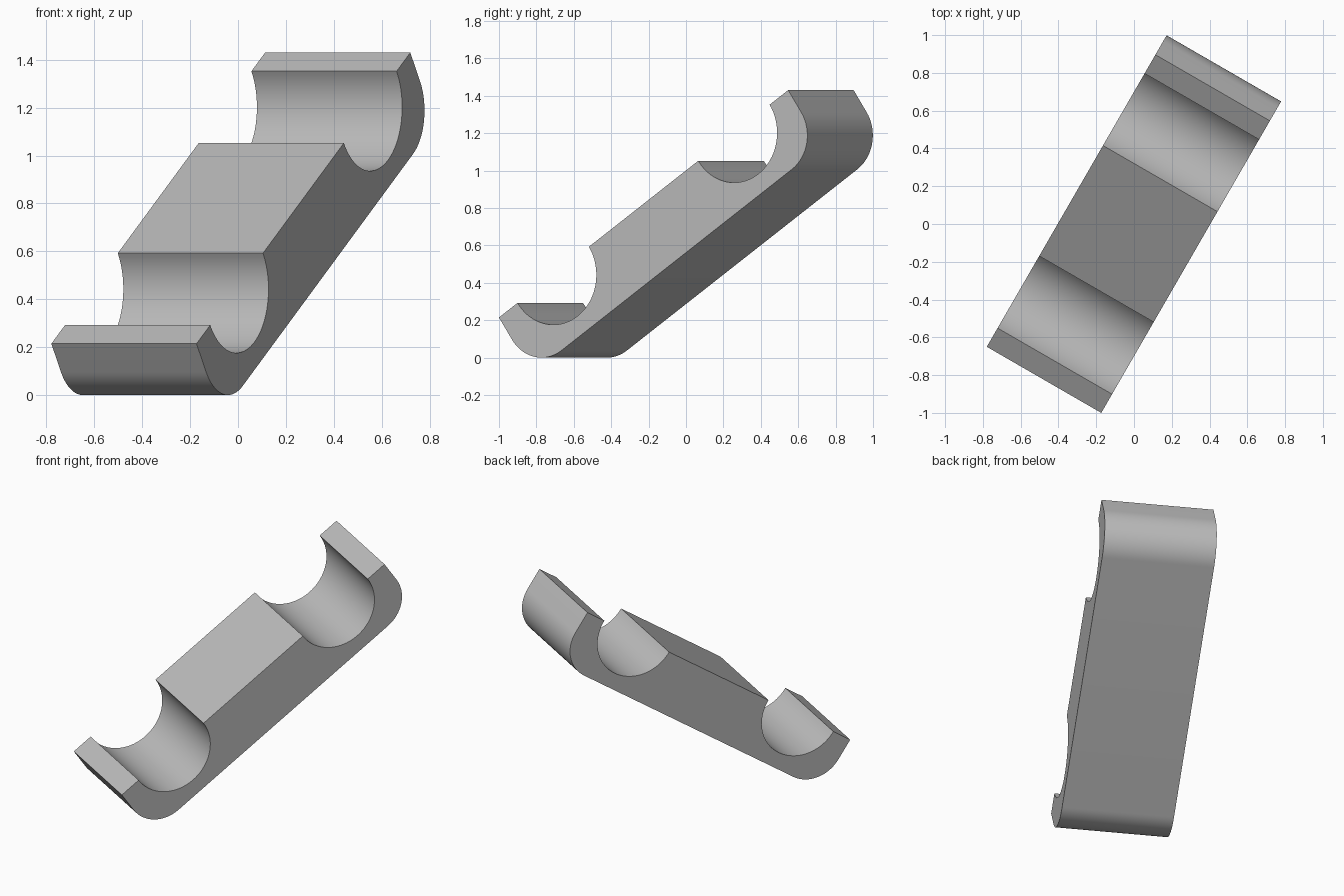
import bpy, bmesh
from math import sin, cos, pi, radians
from mathutils import Matrix, Vector

cube = bpy.data.objects.get("Cube")
if cube:
    bpy.data.objects.remove(cube, do_unlink=True)

HALF_LENGTH, HALF_WIDTH, THICKNESS = 1.08, 0.35, 0.363
CORNER = 0.22                          # rounded lower corners
GROOVE, GROOVE_POS = 0.2665, 0.675     # half-round grooves
TILT, TURN = radians(34.25), radians(60)


def arc(cx, cy, r, start, end, n):
    """Points on an arc, both ends included."""
    angles = [start + (end - start) * i / n for i in range(n + 1)]
    return [(cx + r * cos(a), cy + r * sin(a)) for a in angles]


# Profile: top face at height 0, grooves cut down, lower corners rounded
corner_x, corner_y = HALF_LENGTH - CORNER, CORNER - THICKNESS
profile = [(-HALF_LENGTH, 0)]
for x in (-GROOVE_POS, GROOVE_POS):
    profile += arc(x, 0, GROOVE, pi, 2 * pi, 40)
profile.append((HALF_LENGTH, 0))
profile += arc(corner_x, corner_y, CORNER, 0, -pi / 2, 20)
profile += arc(-corner_x, corner_y, CORNER, -pi / 2, -pi, 20)

# Extrude the profile across the width
bm = bmesh.new()
face = bm.faces.new([bm.verts.new((x, -HALF_WIDTH, z)) for x, z in profile])
side = bmesh.ops.extrude_face_region(bm, geom=[face], use_keep_orig=True)
moved = [g for g in side["geom"] if isinstance(g, bmesh.types.BMVert)]
bmesh.ops.translate(bm, verts=moved, vec=Vector((0, 2 * HALF_WIDTH, 0)))
bmesh.ops.recalc_face_normals(bm, faces=bm.faces)

# Tilt the block and turn it around the vertical axis
turn = Matrix.Rotation(TURN, 4, "Z")
place = turn @ Matrix.Translation((-0.06, 0, 0.822)) @ Matrix.Rotation(-TILT, 4, "Y")
bm.transform(place)
mesh = bpy.data.meshes.new("grooved_block")
bm.to_mesh(mesh)
bm.free()
block = bpy.data.objects.new("grooved_block", mesh)
bpy.context.collection.objects.link(block)

# Plain grey material
grey = bpy.data.materials.new("light grey")
grey.use_nodes = True
colour = (0.5, 0.5, 0.5, 1)
grey.diffuse_color = colour
grey.node_tree.nodes["Principled BSDF"].inputs["Base Color"].default_value = colour
mesh.materials.append(grey)

# Smooth curves with crisp edges
bpy.ops.object.select_all(action="DESELECT")
block.select_set(True)
bpy.context.view_layer.objects.active = block
bpy.ops.object.shade_smooth_by_angle(angle=radians(30))
